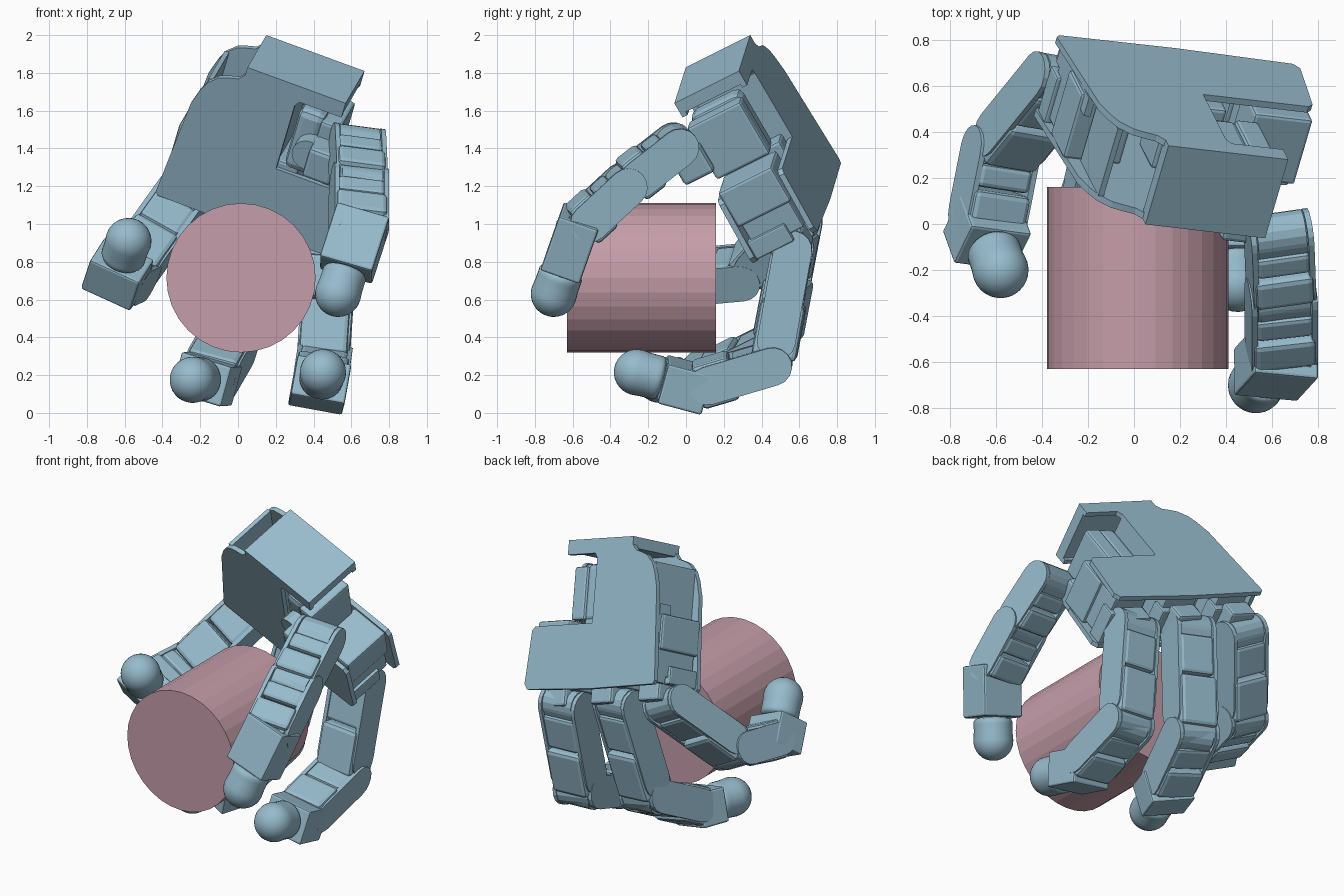
import bpy, bmesh, math
from mathutils import Vector, Matrix

if "Cube" in bpy.data.objects:
    bpy.data.objects.remove(bpy.data.objects["Cube"])

def material(name, col):
    m = bpy.data.materials.new(name)
    m.diffuse_color = (*col, 1)
    m.use_nodes = True
    m.node_tree.nodes["Principled BSDF"].inputs["Base Color"].default_value = m.diffuse_color
    return m
BLUE = material("hand_blue", (0.31, 0.50, 0.61))
PINK = material("dusty_pink", (0.56, 0.34, 0.40))

# Palm frame: U across the palm, D from wrist to fingers, N from back to palm side
A = Vector((0.15, 0.34, 2.0))
U = Vector((0.933, -0.108, -0.341)).normalized()
N = Vector((-0.254, -0.865, -0.433)).normalized()
D = U.cross(N).normalized()

def frame(o, x, y, z):
    m = Matrix((x, y, z)).transposed().to_4x4()
    m.translation = o
    return m
PALM = frame(A, U, D, N)

def finish(bm, name, mat, smooth=False):
    bmesh.ops.recalc_face_normals(bm, faces=bm.faces)
    me = bpy.data.meshes.new(name)
    bm.to_mesh(me)
    bm.free()
    ob = bpy.data.objects.new(name, me)
    bpy.context.collection.objects.link(ob)
    me.materials.append(mat)
    if smooth:
        for p in me.polygons:
            p.use_smooth = True
    return ob

def prism(name, pts, lo, hi, m, bevel=0.0):
    """Extrude a 2D outline between two depths in frame m."""
    bm = bmesh.new()
    f = bm.faces.new([bm.verts.new((x, y, lo)) for x, y in pts])
    r = bmesh.ops.extrude_face_region(bm, geom=[f])
    bmesh.ops.translate(bm, verts=[v for v in r["geom"] if isinstance(v, bmesh.types.BMVert)],
                        vec=(0, 0, hi - lo))
    if bevel:
        bmesh.ops.bevel(bm, geom=bm.edges[:], offset=bevel, segments=2, affect='EDGES', profile=0.5)
    bm.transform(m)
    return finish(bm, name, BLUE)

def box(name, x, y, z, m, bevel=0.0):
    return prism(name, [(x[0], y[0]), (x[1], y[0]), (x[1], y[1]), (x[0], y[1])], z[0], z[1], m, bevel)

def stadium(x0, x1, r, n=8):
    a = [(x1 + r * math.sin(t), -r * math.cos(t)) for t in (math.pi * i / n for i in range(n + 1))]
    return a + [(x0 - r * math.sin(t), r * math.cos(t)) for t in (math.pi * i / n for i in range(n + 1))]

def link_frame(p, q, w):
    d = (q - p).normalized()
    x = (w - d * w.dot(d)).normalized()
    return frame(p, d, x.cross(d), x), (q - p).length

def link(name, p, q, side, w, r):
    """Motor body, two rounded cheek plates, and an axle at each joint."""
    m, L = link_frame(p, q, side)
    h = w / 2
    k = L * 0.45
    box(name + "_bracket", (0.05, k), (-r * 0.85, r * 0.85), (-h + 0.02, h - 0.02), m, 0.02)
    box(name + "_motor", (k + 0.012, L - 0.03), (-r, r), (-h + 0.008, h - 0.008), m, 0.025)
    for s, lo in (("a", -h), ("b", h - 0.025)):
        prism(name + "_cheek_" + s, stadium(0.0, L * 0.8, r * 0.85), lo, lo + 0.025, m)
    for i, c in enumerate((0.0, L)):
        prism(name + "_axle_%d" % i, stadium(c - 0.01, c + 0.01, r * 0.78), -h + 0.03, h - 0.03, m)

def fingertip(name, p, q, side):
    """Square socket carrying a round-ended rubber tip."""
    m, L = link_frame(p, q, side)
    box(name + "_socket", (-0.08, L - 0.14), (-0.11, 0.11), (-0.145, 0.145), m, 0.012)
    bm = bmesh.new()
    bmesh.ops.create_uvsphere(bm, u_segments=32, v_segments=16, radius=0.122)
    # Stretch the lower half into a sleeve
    for v in bm.verts:
        if v.co.z < -0.001:
            v.co.z -= 0.03
            v.co.xy = v.co.xy.normalized() * min(0.118, v.co.xy.length * 1.6)
    bm.transform(frame(q, m.col[1].xyz, m.col[2].xyz, m.col[0].xyz))
    finish(bm, name + "_pad", BLUE, True)

def finger(name, pts, side=U):
    pts = [Vector(p) for p in pts]
    side = Vector(side).normalized()
    for i in range(len(pts) - 2):
        link("%s_link_%d" % (name, i + 1), pts[i], pts[i + 1], side, 0.275 + 0.015 * (i % 2), 0.12)
    fingertip(name + "_tip", pts[-2], pts[-1], side)

# Two palm plates with S-curved edge and a notch for the thumb motor
curve = [(0, 0.05), (-0.03, 0.085), (-0.08, 0.1), (-0.13, 0.12), (-0.18, 0.17),
         (-0.207, 0.228), (-0.235, 0.324)]
outline = [(0, 0), (0.557, 0), (0.557, 0.09), (0.32, 0.09), (0.30, 0.12), (0.30, 0.52), (0.79, 0.52),
           (0.815, 0.545), (0.845, 0.87), (0.82, 0.905), (0.28, 0.925), (-0.265, 0.92), (-0.28, 0.9)] + curve[::-1]
prism("back_plate", outline, 0.0, 0.03, PALM)
prism("palm_plate", outline, 0.365, 0.395, PALM)

# Wrist cap, inset side wall and inner rails
box("wrist_cap", (0, 0.557), (0, 0.07), (0, 0.395), PALM)
box("side_wall", (-0.185, -0.16), (0.16, 0.47), (0.03, 0.365), PALM)
box("side_rail", (-0.25, -0.22), (0.42, 0.9), (0.03, 0.12), PALM)
box("notch_wall", (0.26, 0.295), (0.12, 0.55), (0.03, 0.365), PALM)

# Knuckle motors between the plates
for i, a in enumerate((-0.13, 0.28, 0.68)):
    box("knuckle_motor_%d" % i, (a - 0.135, a + 0.135), (0.48, 0.70), (0.045, 0.37), PALM, 0.015)
    box("knuckle_body_%d" % i, (a - 0.12, a + 0.12), (0.69, 0.86), (0.06, 0.35), PALM, 0.01)
    box("knuckle_bracket_%d" % i, (a - 0.14, a + 0.14), (0.79, 0.9), (0.14, 0.37), PALM, 0.01)
    box("knuckle_horn_%d" % i, (a - 0.09, a + 0.09), (0.88, 1.0), (0.1, 0.3), PALM, 0.015)

# Thumb motor and its mounting arm
box("thumb_motor", (0.33, 0.48), (0.13, 0.5), (0.09, 0.395), PALM, 0.04)
box("thumb_motor_cap", (0.46, 0.57), (0.15, 0.48), (0.08, 0.405), PALM, 0.015)
box("thumb_arm", (0.46, 0.62), (0.24, 0.42), (0.38, 0.56), PALM, 0.02)
prism("thumb_pivot", [(0.45 + 0.085 * math.cos(t), 0.33 + 0.085 * math.sin(t))
                      for t in (math.tau * i / 24 for i in range(24))], 0.3, 0.48, PALM)

# Fingers and thumb
finger("left_finger", [(-0.32, 0.63, 1.11), (-0.58, 0.31, 0.745), (-0.645, -0.02, 0.715), (-0.58, -0.20, 0.91)],
       (0.87, -0.1, -0.42))
finger("middle_finger", [(0.07, 0.60, 1.0), (-0.05, 0.48, 0.37), (-0.16, 0.10, 0.18), (-0.24, -0.14, 0.175)],
       (0.94, -0.2, -0.28))
finger("right_finger", [(0.49, 0.57, 0.87), (0.45, 0.46, 0.265), (0.43, 0.03, 0.138), (0.45, -0.26, 0.215)],
       (0.98, -0.05, -0.16))
finger("thumb", [(0.63, -0.05, 1.42), (0.64, -0.32, 1.21), (0.64, -0.58, 0.97), (0.53, -0.70, 0.63)],
       (0.93, -0.1, -0.3))

# Held cylinder
bm = bmesh.new()
bmesh.ops.create_cone(bm, cap_ends=True, segments=32, radius1=0.395, radius2=0.395, depth=0.79)
bm.transform(Matrix.Translation((0.016, -0.235, 0.715)) @ Matrix.Rotation(math.pi / 2, 4, 'X'))
finish(bm, "held_cylinder", PINK)
